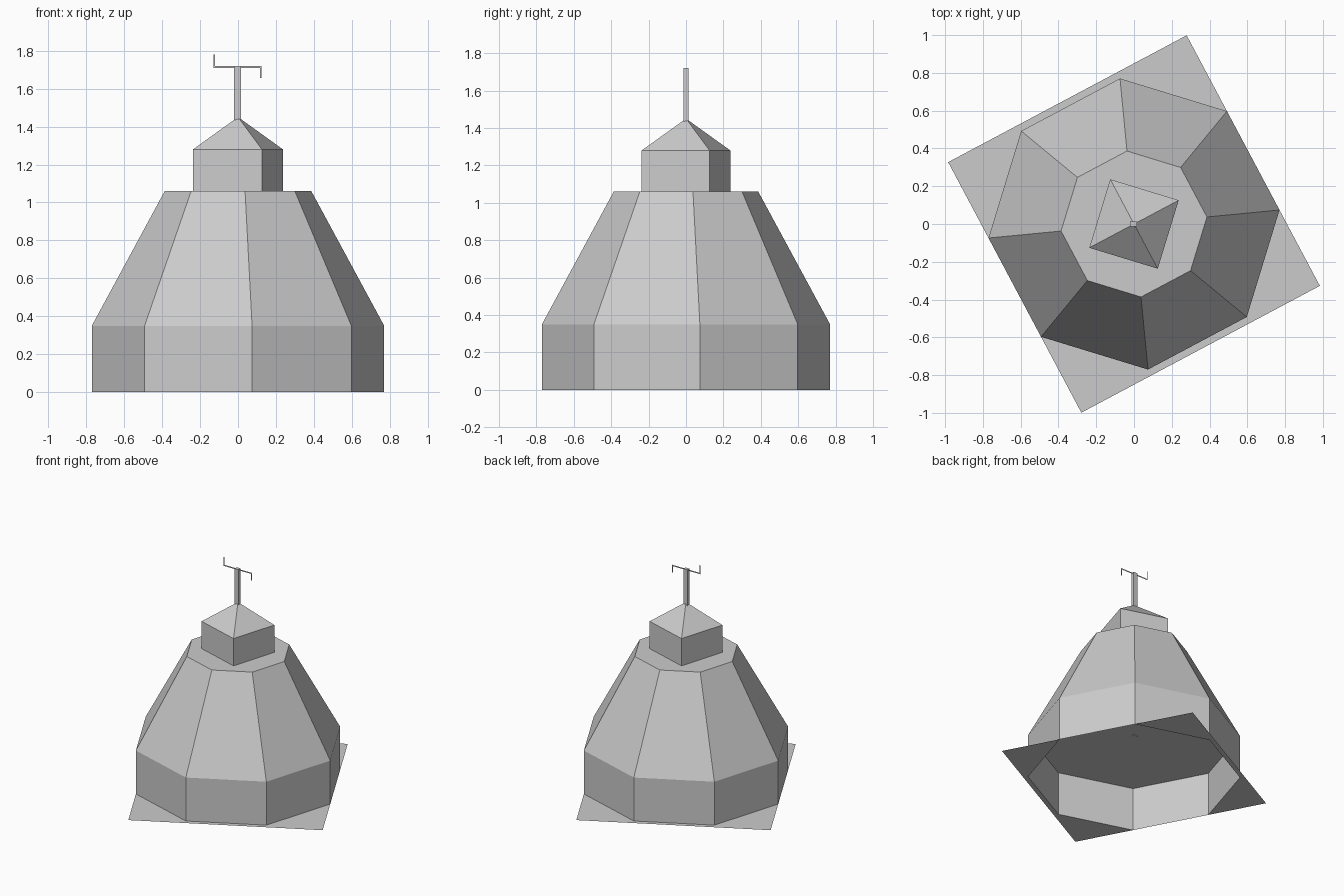
import bpy
import bmesh
from math import cos, sin, radians, pi

if "Cube" in bpy.data.objects:
    bpy.data.objects.remove(bpy.data.objects["Cube"], do_unlink=True)

TURN = radians(28)      # whole building is turned on its plot
RADIUS = 0.774          # corner radius of the octagonal walls
EAVES = 0.35
ROOF_TOP = 1.06

grey = bpy.data.materials.new("stone_grey")
grey.use_nodes = True
colour = (0.6, 0.6, 0.6, 1)
grey.diffuse_color = colour
grey.node_tree.nodes["Principled BSDF"].inputs["Base Color"].default_value = colour


def finish(name, bm, turn=0.0, recalc=True):
    if recalc:
        bmesh.ops.recalc_face_normals(bm, faces=bm.faces)
    mesh = bpy.data.meshes.new(name)
    bm.to_mesh(mesh)
    bm.free()
    mesh.materials.append(grey)
    obj = bpy.data.objects.new(name, mesh)
    obj.rotation_euler.z = turn
    bpy.context.collection.objects.link(obj)
    return obj


def loft(name, sides, phase, profile, cap_bottom=True, cap_top=True):
    """Stack regular polygons given as (radius, z); radius 0 makes a point."""
    bm = bmesh.new()
    rings = []
    for r, z in profile:
        if r == 0:
            rings.append([bm.verts.new((0, 0, z))] * sides)
        else:
            angles = [phase + 2 * pi * i / sides for i in range(sides)]
            rings.append([bm.verts.new((r * cos(a), r * sin(a), z)) for a in angles])
    for low, high in zip(rings, rings[1:]):
        for i in range(sides):
            j = (i + 1) % sides
            corners = [low[i], low[j], high[j], high[i]]
            bm.faces.new(list(dict.fromkeys(corners)))
    if cap_bottom:
        bm.faces.new(rings[0][::-1])
    if cap_top and profile[-1][0] > 0:
        bm.faces.new(rings[-1])
    return finish(name, bm, TURN)


# Octagonal walls, open underneath, and the tapering roof with its ceiling
loft("walls", 8, pi / 8, [(RADIUS, 0), (RADIUS, EAVES)], False, False)
loft("roof", 8, pi / 8, [(RADIUS, EAVES), (0.388, ROOF_TOP)])

# Square cupola with a pyramid cap
loft("cupola", 4, 0, [(0.268, ROOF_TOP), (0.268, 1.28), (0, 1.45)])

# Flat ground sheet around the walls, in two matching halves
bm = bmesh.new()
flat, corner = RADIUS * cos(pi / 8), RADIUS * sin(pi / 8)
half = [(-flat, corner), (-corner, flat), (corner, flat),
        (flat, corner), (flat, 0.751), (-flat, 0.751)]
for s in (1, -1):
    bm.faces.new([bm.verts.new((s * x, s * y, 0)) for x, y in half])
for face in bm.faces:
    face.normal_update()
    if face.normal.z < 0:
        face.normal_flip()
finish("ground_sheet", bm, TURN, False)

# Slim mast running from the ceiling to the vane
bm = bmesh.new()
bmesh.ops.create_cube(bm, size=1)
bmesh.ops.scale(bm, vec=(0.036, 0.026, 1.375), verts=bm.verts)
bmesh.ops.translate(bm, vec=(-0.003, 0, 1.0325), verts=bm.verts)
finish("mast", bm)

# Paper-thin crank-shaped vane
bm = bmesh.new()
outline = [(-0.13, 1.708), (0.116, 1.708), (0.116, 1.655), (0.125, 1.655),
           (0.125, 1.718), (-0.122, 1.718), (-0.122, 1.78), (-0.13, 1.78)]
bm.faces.new([bm.verts.new((x, 0, z)) for x, z in outline])
finish("vane", bm, recalc=False)
